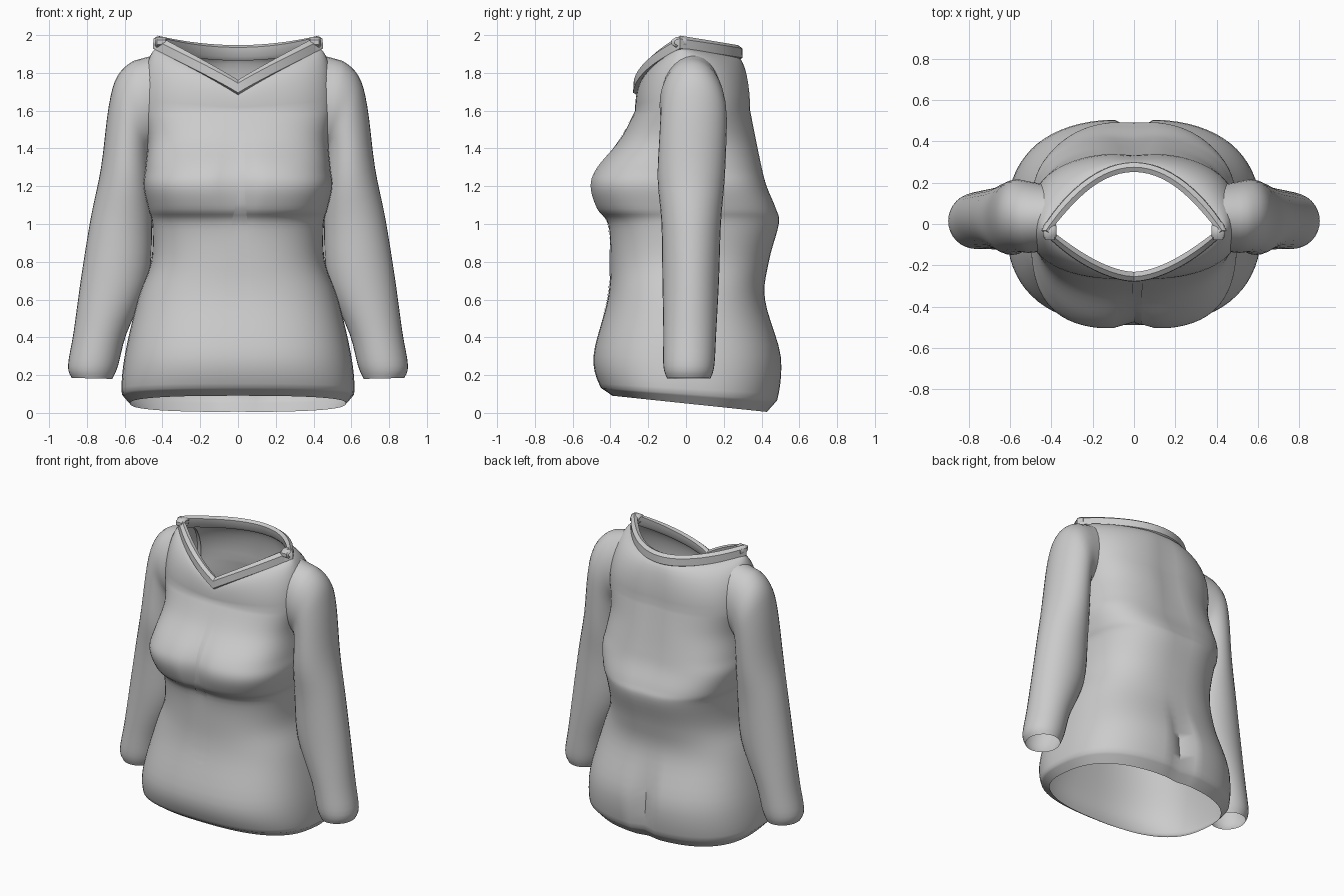
import bpy, bmesh, math
from mathutils import Vector
from mathutils.bvhtree import BVHTree

cube = bpy.data.objects.get("Cube")
if cube:
    bpy.data.objects.remove(cube)

cloth = bpy.data.materials.new("light grey cloth")
cloth.use_nodes = True
GREY = (0.6, 0.6, 0.6, 1)
cloth.diffuse_color = GREY
cloth.node_tree.nodes["Principled BSDF"].inputs["Base Color"].default_value = GREY


def spline(rows, steps):
    """Smoothly interpolate rows of numbers, passing through each one."""
    out = []
    last = len(rows) - 1
    for i in range(last):
        p = [rows[max(0, min(last, i + k))] for k in (-1, 0, 1, 2)]
        for s in range(steps):
            t = s / steps
            out.append([b + t * (c - a + t * (2*a - 5*b + 4*c - d + t * (3*(b - c) + d - a))) / 2
                        if i > 0 else b + t * (c - b)
                        for a, b, c, d in zip(*p)])
    out.append(list(rows[-1]))
    return out


def loft(name, rings, closed=True, loop=False, angle=50):
    """Skin a list of point rings into a smooth open shell."""
    bm = bmesh.new()
    vs = [[bm.verts.new(p) for p in ring] for ring in rings]
    n = len(vs[0])
    pairs = list(zip(vs, vs[1:])) + ([(vs[-1], vs[0])] if loop else [])
    for lo, hi in pairs:
        for j in range(n if closed else n - 1):
            k = (j + 1) % n
            bm.faces.new((lo[j], lo[k], hi[k], hi[j]))
    bmesh.ops.remove_doubles(bm, verts=bm.verts, dist=0.0001)
    if closed:
        bmesh.ops.recalc_face_normals(bm, faces=bm.faces)
    mesh = bpy.data.meshes.new(name)
    bm.to_mesh(mesh)
    bm.free()
    mesh.materials.append(cloth)
    ob = bpy.data.objects.new(name, mesh)
    bpy.context.collection.objects.link(ob)
    bpy.ops.object.select_all(action='DESELECT')
    ob.select_set(True)
    bpy.context.view_layer.objects.active = ob
    bpy.ops.object.shade_smooth_by_angle(angle=math.radians(angle))
    return ob


def bump(v, centre, width):
    return math.exp(-((v - centre) / width) ** 2)


def spow(v, e):
    return math.copysign(abs(v) ** e, v)


SEG = 72
ANGLES = [2 * math.pi * i / SEG for i in range(SEG)]

# Torso: height, half width, front y, back y, squareness, hem tilt
body = [
    (.05, .57, -.39, .43, 2.6, .045),
    (.10, .615, -.45, .485, 2.6, .03),
    (.30, .60, -.49, .505, 2.6, 0),
    (.60, .53, -.415, .42, 2.5, 0),
    (.80, .46, -.40, .44, 2.5, 0),
    (1.00, .455, -.415, .495, 2.6, 0),
    (1.08, .475, -.475, .48, 2.9, 0),
    (1.20, .50, -.51, .43, 3.1, 0),
    (1.30, .49, -.475, .405, 2.9, 0),
    (1.45, .48, -.35, .375, 2.6, 0),
    (1.60, .51, -.27, .345, 2.5, 0),
]


def body_ring(row):
    z, w, front, back, n, tilt = row
    pts = []
    for a in ANGLES:
        s, c = math.sin(a), -math.cos(a)
        x = w * spow(s, 2 / n)
        y = spow(c, 2 / n) * (-front if c < 0 else back)
        if c < 0:    # valley between the breasts
            y += .035 * bump(x, 0, .07) * bump(z, 1.22, .17)
        else:        # seat cleft and spine groove
            y -= .06 * bump(x, 0, .05) * bump(z, .28, .2)
            y -= .015 * bump(x, 0, .08) * bump(z, 1.4, .4)
        pts.append(Vector((x, y, z - tilt * y / .43)))
    return pts


def neck_point(a):
    """Lens shaped neckline: a V in front, shallow behind."""
    s, c = math.sin(a), -math.cos(a)
    x = .42 * s
    u = abs(s)
    if c < 0:
        return Vector((x, -.03 - .22 * (1 - u ** 1.7), 1.70 + .235 * u ** .95))
    return Vector((x, -.03 + .30 * (1 - u ** 2), 1.885 + .05 * u ** 2))


rings = [body_ring(r) for r in spline(body, 5)]
base, neck = rings[-1], [neck_point(a) for a in ANGLES]
DOME = 9
for i in range(1, DOME + 1):
    t = i / DOME * math.pi / 2
    ring = []
    for p, q in zip(base, neck):
        f, g = 1 - math.cos(t), math.sin(t)
        ring.append(Vector((p.x + (q.x - p.x) * f, p.y + (q.y - p.y) * f,
                            p.z + (q.z - p.z) * g)))
    rings.append(ring)
torso = loft("torso", rings)

# Collar band: rounded strip following the neckline
section = [(.005, -.02), (.03, -.005), (.028, .045), (.005, .062), (-.018, .05), (-.012, .0)]
collar = []
for a, p in zip(ANGLES, neck):
    flat = Vector((p.x * .45, p.y + .02, 0)).normalized()
    collar.append([p + flat * o + Vector((0, 0, h)) for o, h in section])
loft("collar", collar, loop=True, angle=40)

# Sleeves: outer x, outer z, inner x, inner z, front y, back y
arm = [
    (.42, 1.90, .42, 1.42, -.13, .19),
    (.55, 1.865, .455, 1.40, -.14, .205),
    (.64, 1.78, .465, 1.38, -.135, .215),
    (.685, 1.62, .465, 1.33, -.14, .215),
    (.725, 1.30, .46, 1.18, -.15, .205),
    (.78, 1.03, .455, .98, -.13, .185),
    (.83, .72, .475, .70, -.125, .175),
    (.87, .43, .59, .42, -.12, .16),
    (.90, .25, .635, .25, -.12, .15),
    (.88, .185, .665, .18, -.10, .13),
]
for side, label in ((1, "left"), (-1, "right")):
    tube = []
    for ox, oz, ix, iz, y0, y1 in spline(arm, 4):
        ring = []
        for k in range(32):
            a = 2 * math.pi * k / 32
            c, s = math.cos(a) / 2, math.sin(a) / 2
            ring.append((side * ((ox + ix) / 2 + c * (ox - ix)),
                         (y0 + y1) / 2 + s * (y1 - y0),
                         (oz + iz) / 2 + c * (oz - iz)))
        tube.append(ring)
    loft(label + "_sleeve", tube)

    # Small folded tab where the collar turns over the shoulder
    tab = []
    for x, r in ((.375, .018), (.385, .03), (.43, .03), (.44, .018)):
        tab.append([(side * x, -.035 + 1.5 * r * math.cos(a), 1.962 + r * math.sin(a))
                    for a in (math.pi * (k + .5) / 4 for k in range(8))])
    loft(label + "_collar_tab", tab)

# Placket: thin pointed strip lying on the chest and belly
tree = BVHTree.FromPolygons([v.co for v in torso.data.vertices],
                            [p.vertices for p in torso.data.polygons])
strip = []
for z, half, mid in spline([(1.57, .026, .015), (1.2, .015, .02), (.9, .058, 0),
                            (.58, .064, 0), (.51, .002, 0)], 10):
    row = []
    for k in range(7):
        x = mid + half * (k / 3 - 1)
        hit = tree.ray_cast(Vector((x, -2, z)), Vector((0, 1, 0)))[0]
        row.append(hit + Vector((0, -.004, 0)))
    strip.append(row[::-1])
loft("placket", strip, closed=False)
